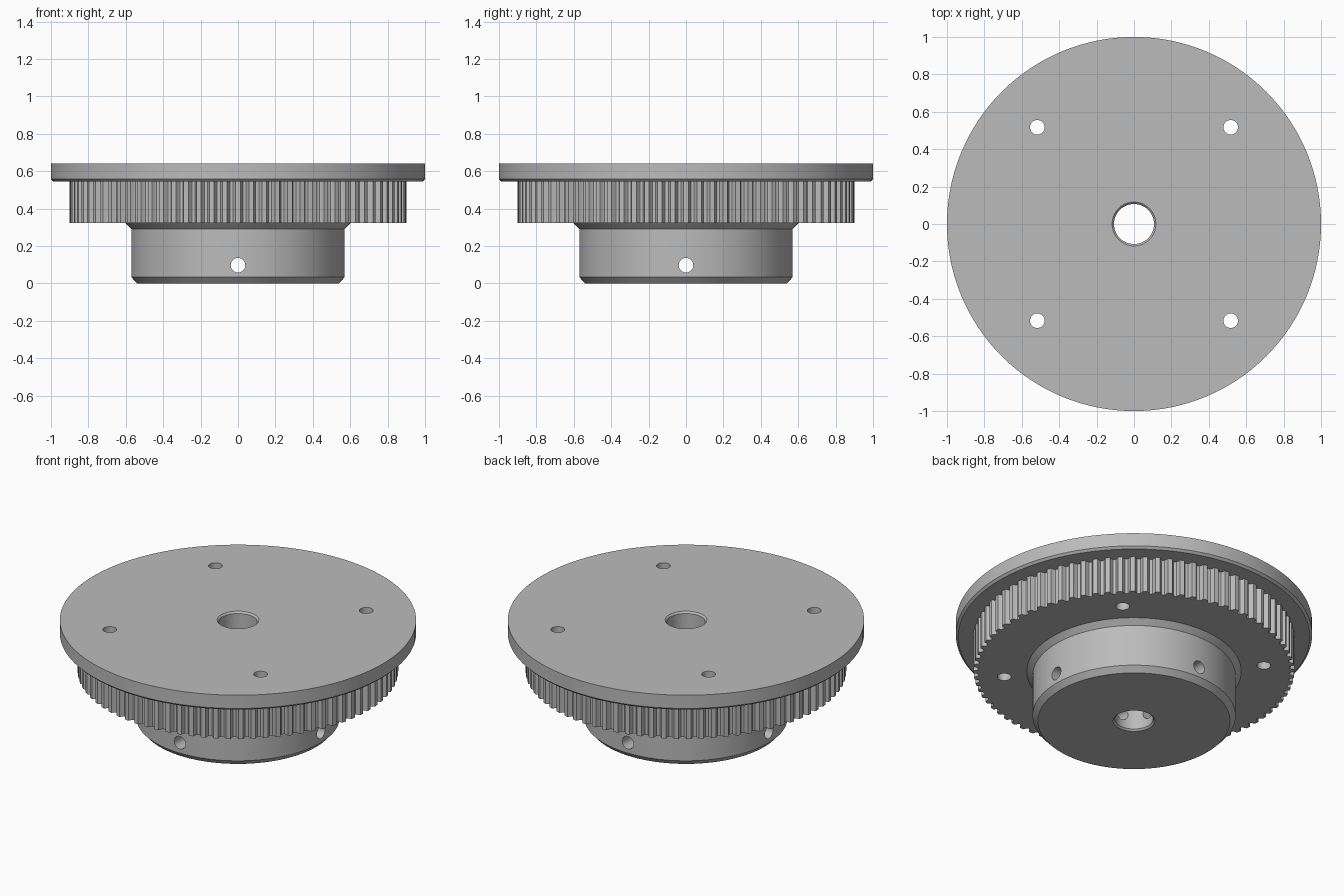
import bpy
import bmesh
from math import pi, sin, cos

if "Cube" in bpy.data.objects:
    bpy.data.objects.remove(bpy.data.objects["Cube"], do_unlink=True)

TEETH = 80
GEAR_R = 0.9


def to_object(name, bm):
    bmesh.ops.recalc_face_normals(bm, faces=bm.faces[:])
    mesh = bpy.data.meshes.new(name)
    bm.to_mesh(mesh)
    bm.free()
    obj = bpy.data.objects.new(name, mesh)
    bpy.context.collection.objects.link(obj)
    return obj


def lathe(name, profile, steps):
    """Closed solid turned around z from (radius, height) points."""
    bm = bmesh.new()
    rings = [[bm.verts.new((r * cos(2 * pi * i / steps), r * sin(2 * pi * i / steps), z))
              for i in range(steps)] for r, z in profile]
    for low, high in zip(rings, rings[1:]):
        for i in range(steps):
            j = (i + 1) % steps
            bm.faces.new((low[i], low[j], high[j], high[i]))
    bm.faces.new(rings[0])
    bm.faces.new(rings[-1])
    return to_object(name, bm)


def toothed_disc(name, bottom, top):
    """Timing belt disc with rounded grooves between flat lands."""
    pitch = 2 * pi / TEETH
    # fraction of the pitch, depth of the groove
    tooth = [(-0.5, 0), (-0.32, 0), (-0.27, 0.006), (-0.23, 0.016), (-0.13, 0.025),
             (0, 0.027), (0.13, 0.025), (0.23, 0.016), (0.27, 0.006), (0.32, 0)]
    bm = bmesh.new()
    outline = []
    for k in range(TEETH):
        for f, depth in tooth:
            a, r = (k + 0.5 + f) * pitch, GEAR_R - depth
            outline.append(bm.verts.new((r * cos(a), r * sin(a), bottom)))
    face = bm.faces.new(outline)
    grown = bmesh.ops.extrude_face_region(bm, geom=[face])["geom"]
    verts = [v for v in grown if isinstance(v, bmesh.types.BMVert)]
    bmesh.ops.translate(bm, verts=verts, vec=(0, 0, top - bottom))
    return to_object(name, bm)


def combine(target, tool, operation):
    mod = target.modifiers.new(operation.title(), 'BOOLEAN')
    mod.operation = operation
    mod.solver = 'EXACT'
    mod.object = tool
    bpy.ops.object.select_all(action='DESELECT')
    bpy.context.view_layer.objects.active = target
    target.select_set(True)
    bpy.ops.object.modifier_apply(modifier=mod.name)
    bpy.data.objects.remove(tool, do_unlink=True)


# Hub, core and flange as one turned solid
pulley = lathe("toothed_pulley", [
    (0.54, 0), (0.57, 0.033), (0.57, 0.29), (0.602, 0.322),
    (0.602, 0.545), (0.987, 0.545), (1.0, 0.558), (1.0, 0.64)], 128)

# Toothed belt section
combine(pulley, toothed_disc("belt_teeth", 0.322, 0.552), 'UNION')

# Centre bore with chamfered ends
combine(pulley, lathe("bore_cutter", [
    (0.13, -0.013), (0.107, 0.01), (0.107, 0.63), (0.13, 0.653)], 64), 'DIFFERENCE')

# Four mounting holes through the flange
for x in (-0.517, 0.517):
    for y in (-0.517, 0.517):
        drill = lathe("mounting_hole_cutter", [(0.039, 0.2), (0.039, 0.8)], 32)
        drill.location = (x, y, 0)
        combine(pulley, drill, 'DIFFERENCE')

# Set screw holes crossing the hub along both axes
for rotation in ((pi / 2, 0, 0), (0, pi / 2, 0)):
    drill = lathe("set_screw_cutter", [(0.039, -0.8), (0.039, 0.8)], 32)
    drill.location = (0, 0, 0.097)
    drill.rotation_euler = rotation
    combine(pulley, drill, 'DIFFERENCE')

# Plain grey metal
grey = bpy.data.materials.new("grey_metal")
grey.use_nodes = True
colour = (0.5, 0.5, 0.5, 1)
grey.diffuse_color = colour
grey.node_tree.nodes["Principled BSDF"].inputs["Base Color"].default_value = colour
pulley.data.materials.clear()
pulley.data.materials.append(grey)

bpy.ops.object.select_all(action='DESELECT')
pulley.select_set(True)
bpy.context.view_layer.objects.active = pulley
bpy.ops.object.shade_smooth_by_angle(angle=0.52)
